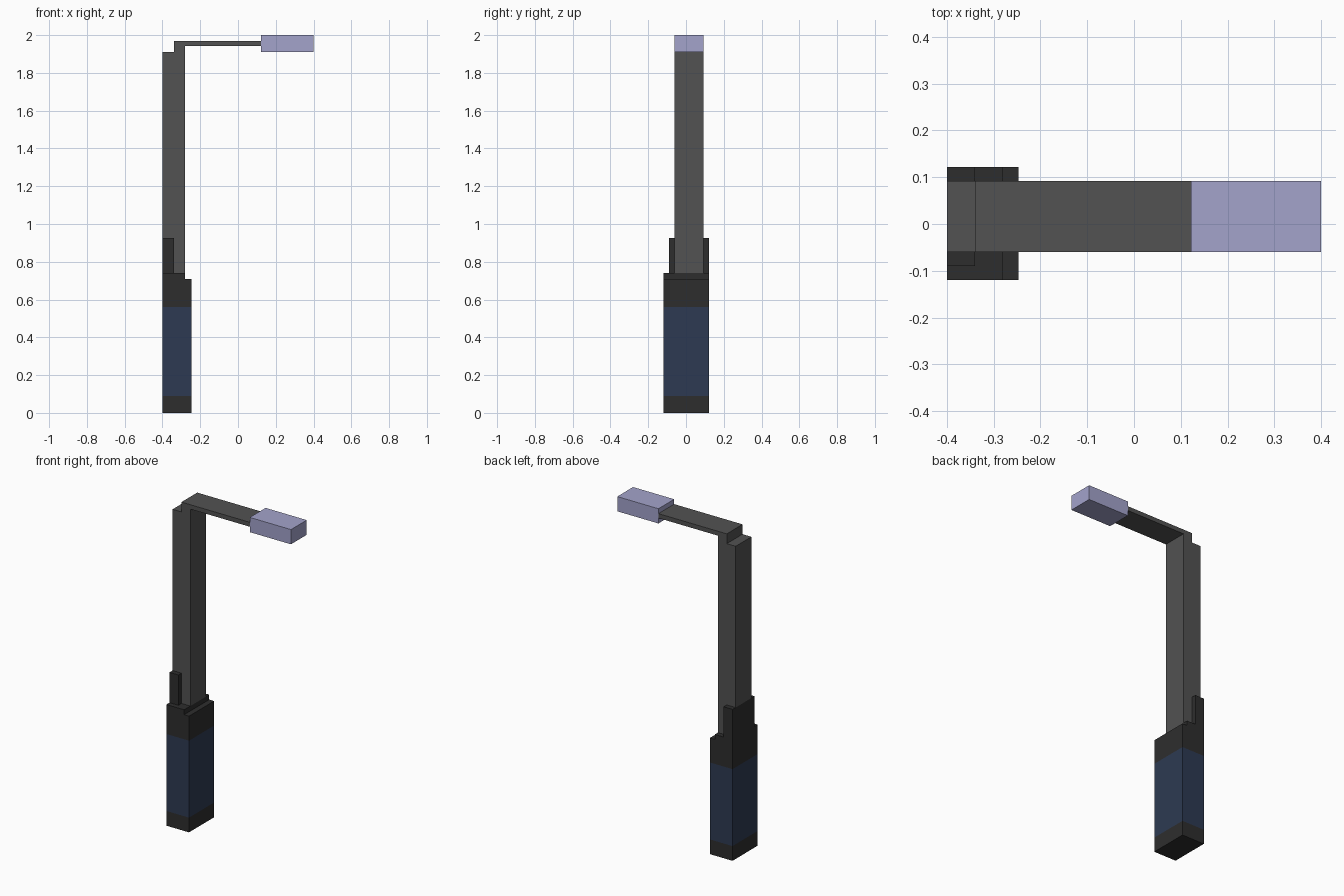
import bpy
import bmesh

if "Cube" in bpy.data.objects:
    bpy.data.objects.remove(bpy.data.objects["Cube"])


def material(name, rgb):
    m = bpy.data.materials.new(name)
    m.diffuse_color = (*rgb, 1.0)
    m.use_nodes = True
    m.node_tree.nodes["Principled BSDF"].inputs["Base Color"].default_value = m.diffuse_color
    return m


charcoal = material("charcoal", (0.027, 0.027, 0.027))
navy = material("navy", (0.026, 0.042, 0.085))
steel = material("steel_grey", (0.084, 0.084, 0.084))
lavender = material("lavender_glass", (0.366, 0.366, 0.597))


def extrude_profile(name, points, y0, y1, mat):
    """Extrude a front-view (x, z) outline from y0 to y1."""
    bm = bmesh.new()
    face = bm.faces.new([bm.verts.new((x, y0, z)) for x, z in points])
    ext = bmesh.ops.extrude_face_region(bm, geom=[face])
    verts = [v for v in ext["geom"] if isinstance(v, bmesh.types.BMVert)]
    bmesh.ops.translate(bm, verts=verts, vec=(0, y1 - y0, 0))
    bmesh.ops.recalc_face_normals(bm, faces=bm.faces)
    mesh = bpy.data.meshes.new(name)
    bm.to_mesh(mesh)
    bm.free()
    mesh.materials.append(mat)
    obj = bpy.data.objects.new(name, mesh)
    bpy.context.collection.objects.link(obj)
    return obj


def box(name, x0, x1, y0, y1, z0, z1, mat):
    return extrude_profile(name, [(x0, z0), (x1, z0), (x1, z1), (x0, z1)], y0, y1, mat)


# Handle: dark foot, navy grip, stepped dark collar
box("handle_foot", -0.4, -0.247, -0.12, 0.122, 0.0, 0.09, charcoal)
box("handle_grip", -0.4, -0.247, -0.12, 0.122, 0.09, 0.56, navy)
extrude_profile("handle_collar",
                [(-0.4, 0.56), (-0.247, 0.56), (-0.247, 0.71),
                 (-0.28, 0.71), (-0.28, 0.74), (-0.4, 0.74)],
                -0.12, 0.122, charcoal)

# Back plate clasping the lower end of the post
box("back_plate", -0.4, -0.34, -0.09, 0.122, 0.74, 0.925, charcoal)

# Post with its top elbow and thin horizontal arm
extrude_profile("post_and_arm",
                [(-0.34, 0.74), (-0.28, 0.74), (-0.28, 1.943), (0.122, 1.943),
                 (0.122, 1.97), (-0.34, 1.97), (-0.34, 1.91), (-0.4, 1.91),
                 (-0.4, 0.925), (-0.34, 0.925)],
                -0.06, 0.092, steel)

# Block at the end of the arm
box("end_block", 0.122, 0.4, -0.06, 0.092, 1.91, 2.0, lavender)
